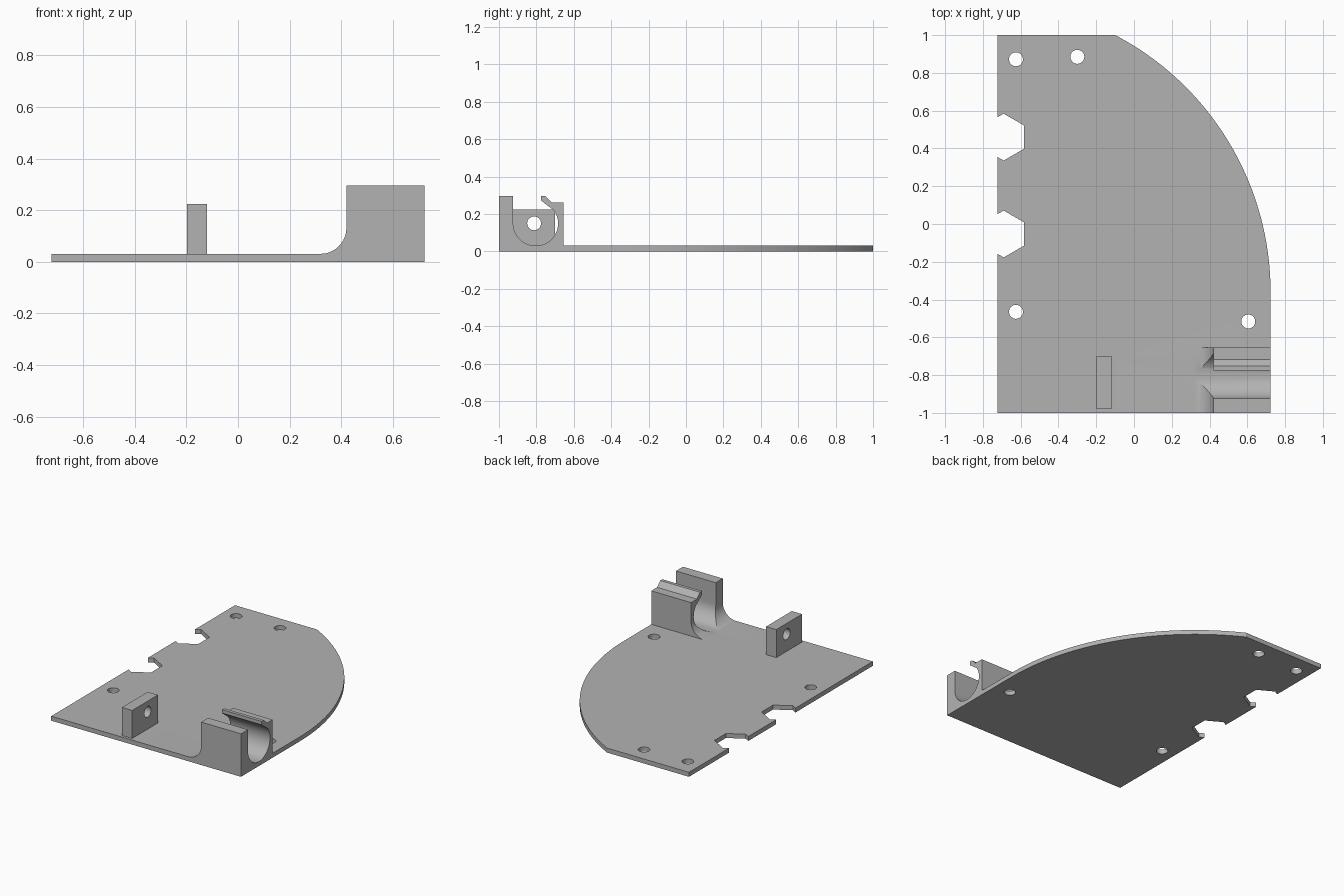
import bpy, bmesh, math
from mathutils import Vector

cube = bpy.data.objects.get("Cube")
if cube:
    bpy.data.objects.remove(cube, do_unlink=True)

grey = bpy.data.materials.new("light grey")
grey.use_nodes = True
colour = (0.45, 0.45, 0.45, 1)
grey.diffuse_color = colour
grey.node_tree.nodes["Principled BSDF"].inputs["Base Color"].default_value = colour


def prism(name, profile, axis, start, end):
    """Extrude a 2D profile along an axis; the profile uses the other two axes in order."""
    def place(p, depth):
        co = list(p)
        co.insert("xyz".index(axis), depth)
        return Vector(co)
    bm = bmesh.new()
    base = bm.faces.new([bm.verts.new(place(p, start)) for p in profile])
    grown = bmesh.ops.extrude_face_region(bm, geom=[base])["geom"]
    shift = place((0, 0), end - start)
    bmesh.ops.translate(bm, vec=shift, verts=[v for v in grown if isinstance(v, bmesh.types.BMVert)])
    bmesh.ops.recalc_face_normals(bm, faces=bm.faces)
    mesh = bpy.data.meshes.new(name)
    bm.to_mesh(mesh)
    bm.free()
    mesh.materials.append(grey)
    obj = bpy.data.objects.new(name, mesh)
    bpy.context.collection.objects.link(obj)
    return obj


def arc(cx, cy, r, a0, a1, n):
    angles = [math.radians(a0 + (a1 - a0) * i / n) for i in range(n + 1)]
    return [(cx + r * math.cos(a), cy + r * math.sin(a)) for a in angles]


def combine(target, tool, operation):
    """Apply a boolean and discard the tool."""
    bpy.context.view_layer.objects.active = target
    mod = target.modifiers.new("Boolean", "BOOLEAN")
    mod.operation, mod.solver, mod.object = operation, "EXACT", tool
    bpy.ops.object.modifier_apply(modifier=mod.name)
    bpy.data.objects.remove(tool, do_unlink=True)


W, T = 0.723, 0.031  # half width and plate thickness

# Base plate with one large curved corner
R = 1.536
sweep = math.degrees(math.asin(1.36 / R))
plate = prism("base_plate",
              [(-W, -1), (W, -1)] + arc(W - R, -0.36, R, 0, sweep, 48) + [(-W, 1)],
              "z", 0, T)

# Screw holes
for x, y in [(-0.625, 0.872), (-0.3, 0.885), (-0.625, -0.465), (0.605, -0.516)]:
    combine(plate, prism("hole_cutter", arc(x, y, 0.037, 0, 348.75, 31), "z", -0.1, 0.1), "DIFFERENCE")

# Hexagonal notches on the right edge
for y in (0.46, -0.053):
    combine(plate, prism("notch_cutter", arc(-0.69, y, 0.124, 30, 330, 5), "z", -0.1, 0.1), "DIFFERENCE")

# Upright lug with a cross hole
lug = prism("lug", [(-0.98, 0.01), (-0.7, 0.01), (-0.7, 0.224), (-0.98, 0.224)], "x", -0.198, -0.12)
combine(lug, prism("lug_hole", arc(-0.812, 0.15, 0.037, 0, 348.75, 31), "x", -0.3, 0), "DIFFERENCE")
combine(plate, lug, "UNION")

# Clip: a filleted block trimmed to a hooked channel section
clip = prism("clip", [(W, 0.01), (W, 0.296), (0.42, 0.296)]
             + arc(0.32, T + 0.1, 0.1, 0, -90, 16) + [(0.32, 0.01)], "y", -1, -0.655)
channel = arc(-0.804, 0.15, 0.12, 180, 395, 40)
combine(clip, prism("channel_cutter", [(-0.924, 0.4)] + channel
                    + [(-0.775, 0.272), (-0.775, 0.4)], "x", 0, 1), "DIFFERENCE")
combine(clip, prism("hook_step_cutter", [(-0.752, 0.4), (-0.752, 0.296), (-0.718, 0.262),
                    (-0.6, 0.262), (-0.6, 0.4)], "x", 0, 1), "DIFFERENCE")
combine(plate, clip, "UNION")

# Smooth curved walls, sharp corners
plate.name = "mounting_plate"
plate.select_set(True)
bpy.context.view_layer.objects.active = plate
bpy.ops.object.shade_smooth_by_angle(angle=math.radians(25))
